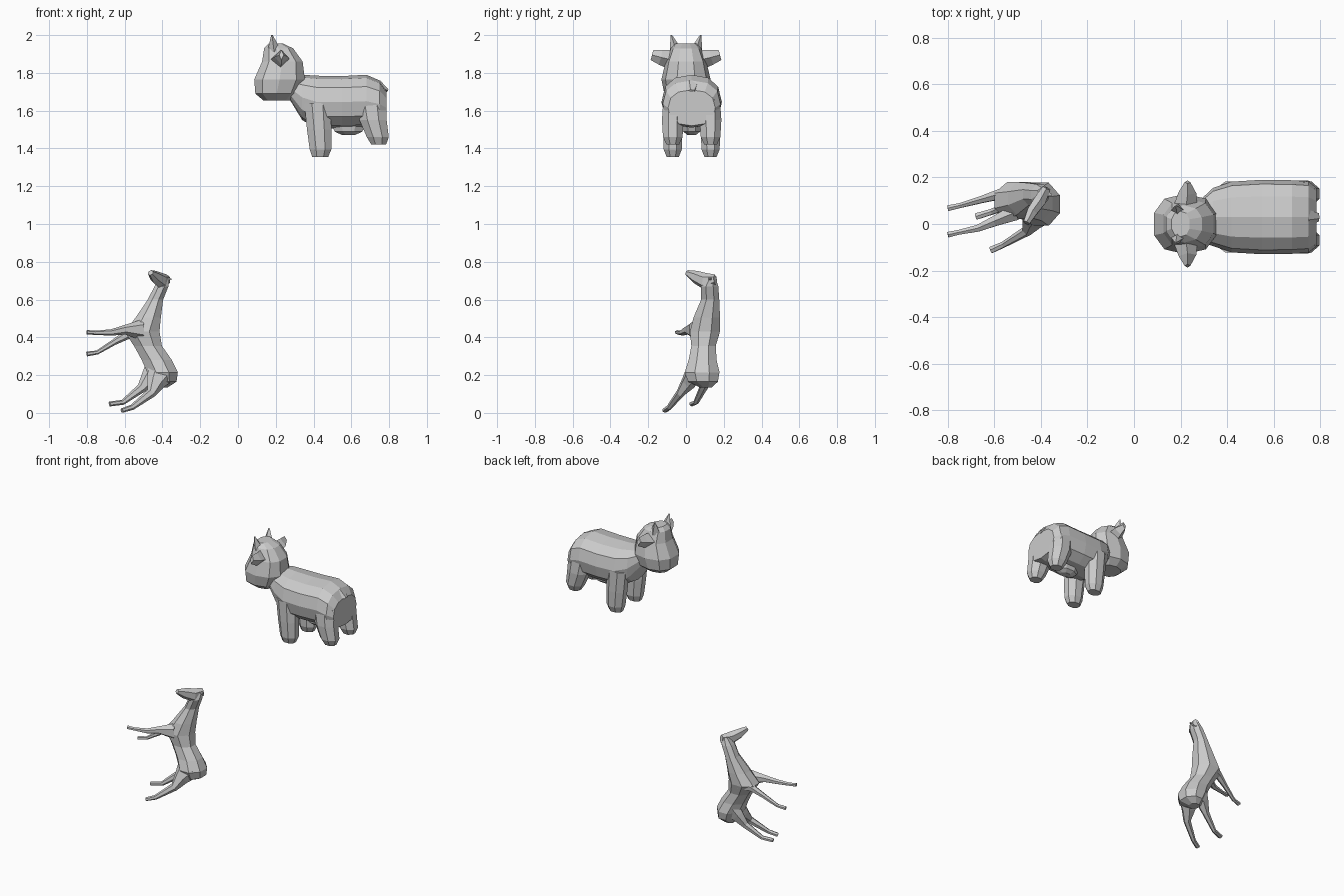
import bpy, bmesh, math
from mathutils import Vector


def loft(name, rings, sides=8, side=(0, 1, 0), axis=None, power=1.0, phase=0.5):
    """Flat-faced tube through rings of (x, y, z, half width along side, half depth)."""
    bm = bmesh.new()
    pts = [Vector(r[:3]) for r in rings]
    loops = []
    for i, r in enumerate(rings):
        t = Vector(axis) if axis else pts[min(i + 1, len(pts) - 1)] - pts[max(i - 1, 0)]
        t.normalize()
        u = Vector(side)
        u = (u - t * u.dot(t)).normalized()
        v = t.cross(u)
        loop = []
        for k in range(sides):
            a = 2 * math.pi * (k + phase) / sides
            c, s = math.cos(a), math.sin(a)
            c = math.copysign(abs(c) ** power, c)
            s = math.copysign(abs(s) ** power, s)
            loop.append(bm.verts.new(pts[i] + u * c * r[3] + v * s * r[4]))
        loops.append(loop)
    for a, b in zip(loops, loops[1:]):
        for k in range(sides):
            n = (k + 1) % sides
            bm.faces.new((a[k], a[n], b[n], b[k]))
    bm.faces.new(loops[0][::-1])
    bm.faces.new(loops[-1])
    bmesh.ops.recalc_face_normals(bm, faces=bm.faces)
    mesh = bpy.data.meshes.new(name)
    bm.to_mesh(mesh)
    bm.free()
    obj = bpy.data.objects.new(name, mesh)
    bpy.context.collection.objects.link(obj)
    return obj


# ---------- chunky cow ----------
loft("cow_body", [
    (0.27, 0.01, 1.725, 0.08, 0.06),
    (0.34, 0.03, 1.67, 0.125, 0.12),
    (0.42, 0.03, 1.645, 0.152, 0.14),
    (0.55, 0.03, 1.645, 0.16, 0.138),
    (0.68, 0.03, 1.65, 0.158, 0.14),
    (0.75, 0.03, 1.635, 0.153, 0.125),
    (0.785, 0.03, 1.615, 0.125, 0.095)],
    sides=12, axis=(1, 0, 0), power=0.85, phase=0)

loft("cow_head", [
    (0.205, 0, 1.655, 0.07, 0.075),
    (0.205, 0, 1.69, 0.115, 0.118),
    (0.22, 0, 1.765, 0.13, 0.14),
    (0.235, 0, 1.86, 0.108, 0.112),
    (0.215, 0, 1.93, 0.08, 0.08),
    (0.20, 0, 1.955, 0.055, 0.04)],
    sides=10, axis=(0, 0, 1), power=0.85, phase=0)

for label, s in (("left", 1), ("right", -1)):
    # ears and horns
    loft(f"cow_ear_{label}", [
        (0.22, s * 0.06, 1.865, 0.055, 0.055),
        (0.23, s * 0.135, 1.883, 0.038, 0.04),
        (0.23, s * 0.18, 1.895, 0.012, 0.028)],
        sides=4, side=(1, 0, 0), phase=0)
    loft(f"cow_horn_{label}", [
        (0.19, s * 0.055, 1.92, 0.032, 0.035),
        (0.18, s * 0.078, 2.0, 0.004, 0.004)], sides=4, phase=0)
    # legs
    y = 0.03 + s * 0.1
    loft(f"cow_front_leg_{label}", [
        (0.42, y, 1.64, 0.056, 0.075),
        (0.43, y, 1.50, 0.056, 0.07),
        (0.437, y, 1.395, 0.052, 0.062),
        (0.435, y, 1.355, 0.035, 0.046)],
        sides=8, axis=(0, 0, 1))
    loft(f"cow_rear_leg_{label}", [
        (0.70, y, 1.66, 0.054, 0.085),
        (0.715, y, 1.55, 0.062, 0.078),
        (0.74, y, 1.46, 0.056, 0.063),
        (0.745, y, 1.42, 0.036, 0.042)],
        sides=8, axis=(0, 0, 1))

loft("cow_udder", [
    (0.585, 0.03, 1.54, 0.06, 0.10),
    (0.585, 0.03, 1.49, 0.05, 0.08),
    (0.585, 0.03, 1.472, 0.025, 0.04)], axis=(0, 0, 1))
loft("cow_tail", [
    (0.74, 0.03, 1.74, 0.04, 0.025),
    (0.793, 0.03, 1.705, 0.02, 0.008)], sides=5)

# ---------- rearing horse ----------
loft("horse_body_and_neck", [
    (-0.405, 0.105, 0.135, 0.035, 0.035),
    (-0.39, 0.09, 0.165, 0.085, 0.07),
    (-0.40, 0.085, 0.215, 0.1, 0.088),
    (-0.43, 0.088, 0.28, 0.08, 0.086),
    (-0.477, 0.093, 0.355, 0.07, 0.08),
    (-0.508, 0.10, 0.43, 0.086, 0.1),
    (-0.475, 0.11, 0.505, 0.076, 0.072),
    (-0.437, 0.128, 0.60, 0.052, 0.044),
    (-0.405, 0.125, 0.67, 0.05, 0.04),
    (-0.388, 0.135, 0.715, 0.024, 0.027)],
    axis=(0, 0, 1))

loft("horse_head", [
    (-0.375, 0.155, 0.705, 0.02, 0.028),
    (-0.405, 0.1, 0.697, 0.03, 0.044),
    (-0.44, 0.05, 0.72, 0.026, 0.034),
    (-0.463, 0.005, 0.742, 0.016, 0.015)],
    sides=6, side=(0.85, -0.5, 0))
loft("horse_ear", [
    (-0.38, 0.13, 0.71, 0.02, 0.015),
    (-0.352, 0.125, 0.708, 0.004, 0.004)], sides=4)

# legs run hip to hoof
legs = {
    "front_leg_right": [
        (-0.51, 0.05, 0.44, 0.04, 0.055), (-0.60, 0.012, 0.44, 0.025, 0.025),
        (-0.67, -0.018, 0.426, 0.017, 0.017), (-0.755, -0.036, 0.424, 0.012, 0.011),
        (-0.80, -0.046, 0.427, 0.014, 0.012)],
    "front_leg_left": [
        (-0.51, 0.145, 0.435, 0.035, 0.05), (-0.585, 0.125, 0.415, 0.024, 0.025),
        (-0.655, 0.105, 0.375, 0.017, 0.016), (-0.745, 0.08, 0.32, 0.012, 0.011),
        (-0.80, 0.068, 0.312, 0.014, 0.013)],
    "rear_leg_right": [
        (-0.40, 0.05, 0.225, 0.05, 0.085), (-0.435, 0.012, 0.16, 0.04, 0.05),
        (-0.46, -0.03, 0.105, 0.022, 0.026), (-0.56, -0.088, 0.03, 0.014, 0.015),
        (-0.615, -0.112, 0.012, 0.016, 0.012)],
    "rear_leg_left": [
        (-0.42, 0.125, 0.235, 0.045, 0.08), (-0.465, 0.11, 0.19, 0.036, 0.05),
        (-0.512, 0.09, 0.13, 0.021, 0.025), (-0.61, 0.053, 0.056, 0.014, 0.014),
        (-0.68, 0.032, 0.047, 0.016, 0.013)],
}
for name, path in legs.items():
    loft("horse_" + name, path, sides=6)
